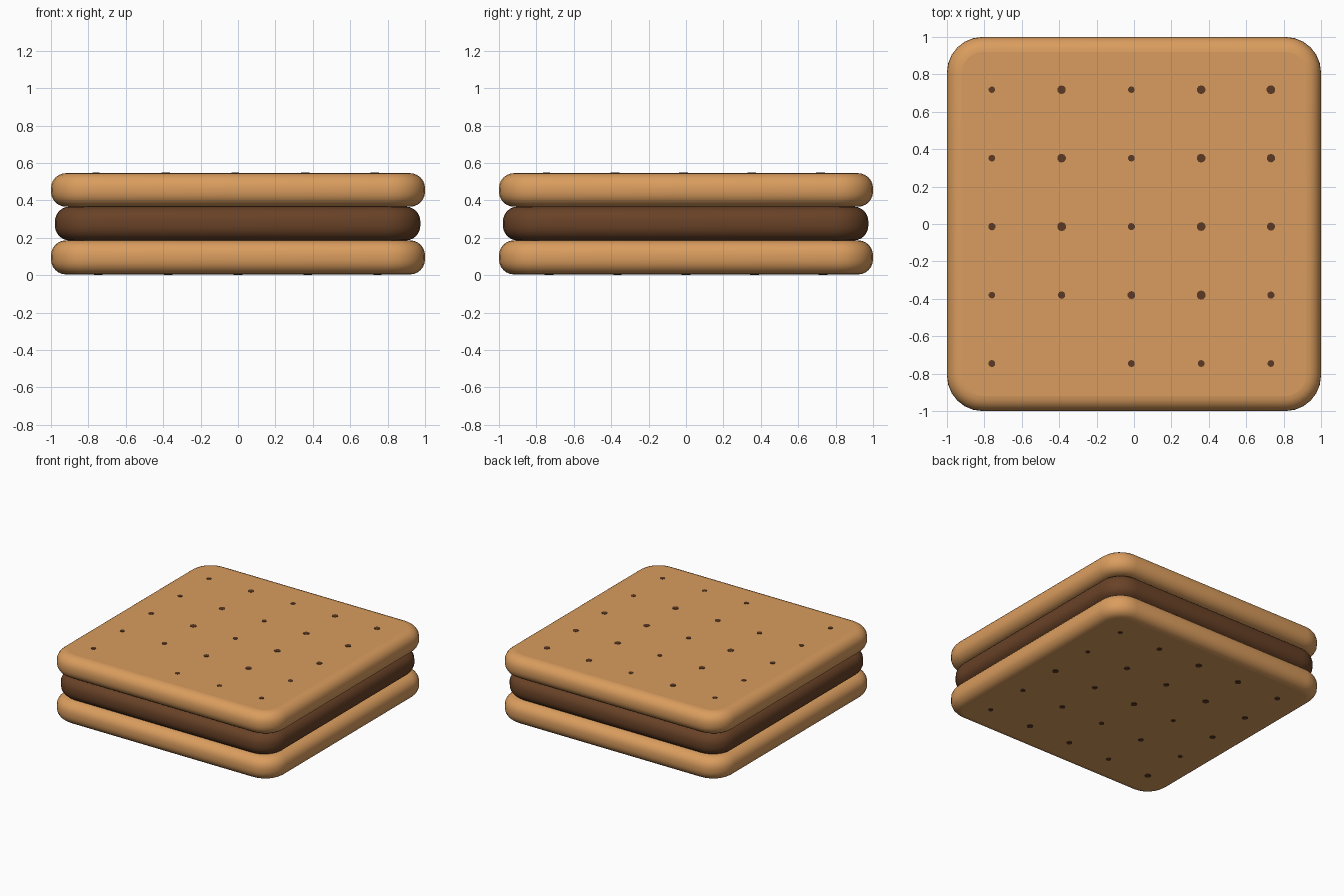
import bpy, bmesh, random
from mathutils import Matrix

if "Cube" in bpy.data.objects:
    bpy.data.objects.remove(bpy.data.objects["Cube"])

random.seed(4)


def material(name, rgb):
    m = bpy.data.materials.new(name)
    m.diffuse_color = (*rgb, 1)
    m.use_nodes = True
    m.node_tree.nodes["Principled BSDF"].inputs["Base Color"].default_value = m.diffuse_color
    return m


BISCUIT = material("golden biscuit", (0.70, 0.335, 0.112))
CHOCOLATE = material("dark chocolate", (0.140, 0.054, 0.020))
HOLE = material("baked hole brown", (0.105, 0.042, 0.018))


def add_object(name, bm, mat):
    me = bpy.data.meshes.new(name)
    bm.to_mesh(me)
    bm.free()
    me.materials.append(mat)
    ob = bpy.data.objects.new(name, me)
    bpy.context.collection.objects.link(ob)
    return ob


def slab(name, x, half, z0, z1, mat, corner=0.19, edge=0.08):
    """Square slab with rounded plan corners and soft top and bottom rims."""
    bm = bmesh.new()
    bmesh.ops.create_cube(bm, size=1)
    bmesh.ops.scale(bm, vec=(2 * half, 2 * half, z1 - z0), verts=bm.verts)
    bmesh.ops.translate(bm, vec=(x, x, (z0 + z1) / 2), verts=bm.verts)

    def dz(e):
        return abs(e.verts[0].co.z - e.verts[1].co.z)

    bmesh.ops.bevel(bm, geom=[e for e in bm.edges if dz(e) > 0.05],
                    offset=corner, segments=6, profile=0.5, affect='EDGES')
    bmesh.ops.bevel(bm, geom=[e for e in bm.edges if dz(e) < 0.001],
                    offset=edge, segments=6, profile=0.5, affect='EDGES')
    for f in bm.faces:
        f.smooth = abs(f.normal.z) < 0.9999
    return add_object(name, bm, mat)


def holes(name, centre, z, skip=()):
    """5 x 5 grid of small baked dots as thin discs of varied size."""
    bm = bmesh.new()
    for i in range(5):
        for j in range(5):
            if (i, j) in skip:
                continue
            r = random.uniform(0.017, 0.025)
            pos = (centre + (i - 2) * 0.373, centre + (j - 2) * 0.366, z)
            bmesh.ops.create_cone(bm, cap_ends=True, segments=10, radius1=r,
                                  radius2=r, depth=0.007,
                                  matrix=Matrix.Translation(pos))
    return add_object(name, bm, HOLE)


# Two biscuits with the filling between them
slab("bottom_biscuit", 0, 1.0, 0.004, 0.186, BISCUIT)
slab("chocolate_filling", -0.002, 0.977, 0.185, 0.367, CHOCOLATE)
slab("top_biscuit", 0, 1.0, 0.366, 0.545, BISCUIT)

# Baked dots on the outer faces
holes("top_holes", -0.014, 0.545 - 0.0005, skip={(1, 0)})
holes("bottom_holes", 0.0, 0.0035)
